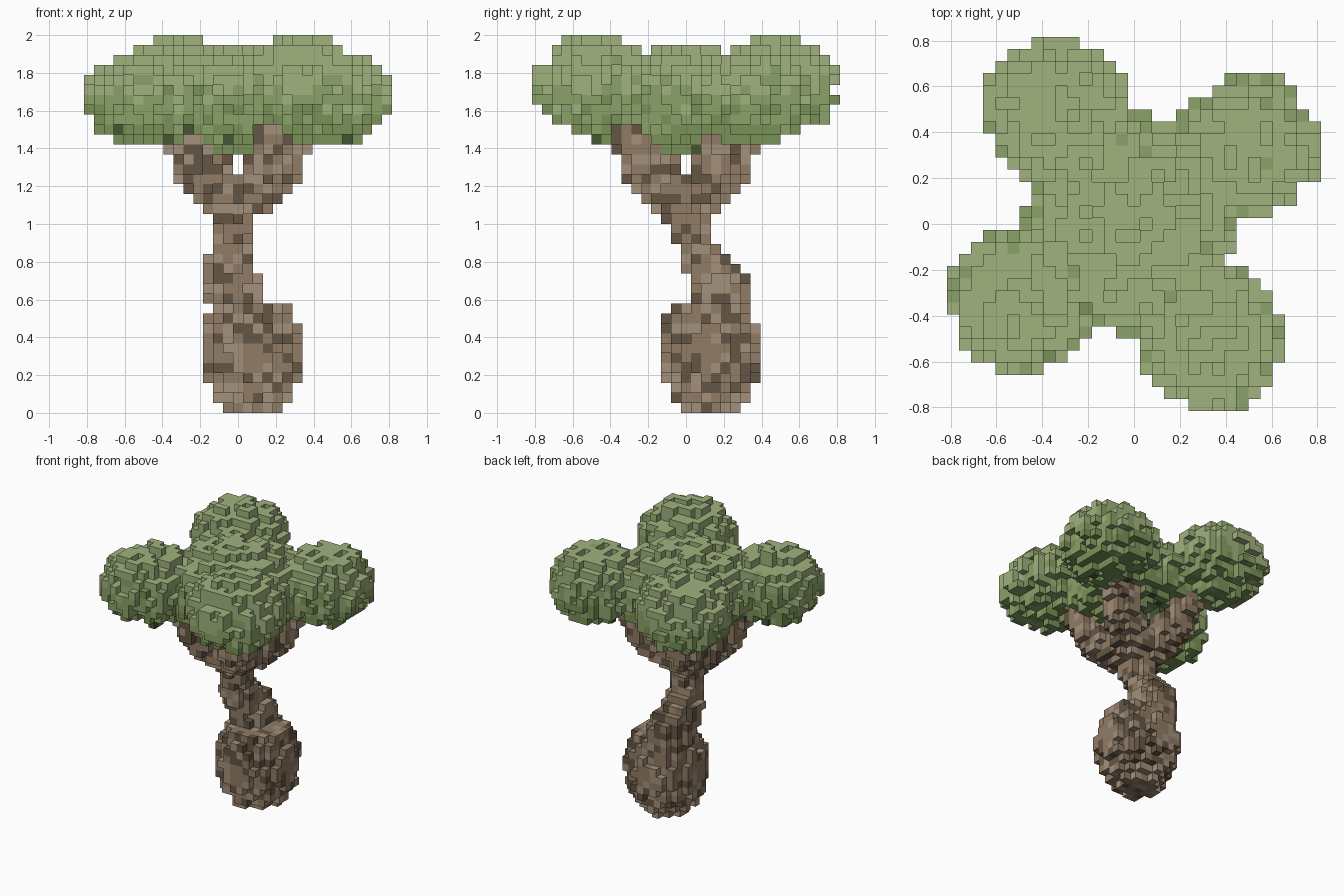
import bpy, random
from math import floor
from mathutils import Vector

if "Cube" in bpy.data.objects:
    bpy.data.objects.remove(bpy.data.objects["Cube"])

random.seed(11)
S = 2 / 38                      # voxel edge length
N = 15                          # half grid width


def centre(c):
    return Vector((c[0] * S, c[1] * S, (c[2] + 0.5) * S))


def ellipsoid(mid, radii, rough=0.0, top=9.0):
    """Voxels whose centres fall in an ellipsoid with an optional rough skin."""
    out = set()
    for x in range(-N, N + 1):
        for y in range(-N, N + 1):
            for z in range(38):
                p = centre((x, y, z))
                d = sum(((p[i] - mid[i]) / radii[i]) ** 2 for i in range(3)) ** 0.5
                if p.z < top and d < 1.0 + random.uniform(-rough, rough):
                    out.add((x, y, z))
    return out


def tube(path):
    """Voxels around a tapering polyline of (x, y, z, radius) points."""
    out = set()
    for a, b in zip(path, path[1:]):
        pa, pb = Vector(a[:3]), Vector(b[:3])
        axis = pb - pa
        for x in range(-N, N + 1):
            for y in range(-N, N + 1):
                for z in range(floor((pa.z - 0.2) / S), floor((pb.z + 0.2) / S)):
                    p = centre((x, y, z))
                    t = max(0, min(1, (p - pa).dot(axis) / axis.length_squared))
                    if (p - pa - axis * t).length < a[3] + (b[3] - a[3]) * t:
                        out.add((x, y, z))
    return out


SIDES = {
    (1, 0, 0): [(1, 0, 0), (1, 1, 0), (1, 1, 1), (1, 0, 1)],
    (-1, 0, 0): [(0, 0, 0), (0, 0, 1), (0, 1, 1), (0, 1, 0)],
    (0, 1, 0): [(0, 1, 0), (0, 1, 1), (1, 1, 1), (1, 1, 0)],
    (0, -1, 0): [(0, 0, 0), (1, 0, 0), (1, 0, 1), (0, 0, 1)],
    (0, 0, 1): [(0, 0, 1), (1, 0, 1), (1, 1, 1), (0, 1, 1)],
    (0, 0, -1): [(0, 0, 0), (0, 1, 0), (1, 1, 0), (1, 0, 0)],
}


def voxel_object(name, cells, solid, colours, shade):
    """Mesh of the exposed voxel faces; shade(cell) picks the colour index."""
    verts, faces, mats = {}, [], []
    for c in sorted(cells):
        m = shade(c)
        for n, quad in SIDES.items():
            if tuple(c[i] + n[i] for i in range(3)) in solid:
                continue
            keys = [tuple(c[i] + q[i] for i in range(3)) for q in quad]
            faces.append([verts.setdefault(k, len(verts)) for k in keys])
            mats.append(m)
    mesh = bpy.data.meshes.new(name)
    mesh.from_pydata([((x - 0.5) * S, (y - 0.5) * S, z * S) for x, y, z in verts], [], faces)
    for i, col in enumerate(colours):
        mat = bpy.data.materials.new(f"{name}_shade_{i + 1}")
        mat.diffuse_color = (*col, 1)
        mat.use_nodes = True
        mat.node_tree.nodes["Principled BSDF"].inputs["Base Color"].default_value = mat.diffuse_color
        mesh.materials.append(mat)
    mesh.polygons.foreach_set("material_index", mats)
    bpy.context.collection.objects.link(bpy.data.objects.new(name, mesh))


# Bulbous foot and twisting trunk
bark = ellipsoid((0.075, 0.125, 0.325), (0.268, 0.268, 0.35), 0.04, top=0.58)
bark |= tube([(0.02, 0.19, 0.5, 0.16), (-0.02, 0.19, 0.67, 0.15), (-0.05, 0.11, 0.79, 0.125),
              (-0.035, 0.045, 0.9, 0.095), (-0.02, 0.01, 1.0, 0.1), (-0.01, 0, 1.16, 0.12)])

# Four branches and leaf clumps, turned a quarter each time
leaves = ellipsoid((0, 0, 1.645), (0.48, 0.48, 0.3), 0.03)
for i, (zc, rz) in enumerate([(1.665, 0.26), (1.74, 0.265), (1.665, 0.26), (1.74, 0.265)]):
    def turn(x, y):
        for _ in range(i):
            x, y = y, -x
        return x, y
    # i = 0 front left, 1 back left, 2 back right, 3 front right
    bark |= tube([(-0.01, 0, 1.06, 0.1), (*turn(-0.2, -0.14), 1.27, 0.122),
                  (*turn(-0.28, -0.2), 1.47, 0.115)])
    leaves |= ellipsoid((*turn(-0.495, -0.335), zc), (0.325, 0.325, rz), 0.03)
leaves -= bark
solid = bark | leaves


def touching(c):
    return sum(tuple(c[i] + n[i] for i in range(3)) in solid for n in SIDES)


# Nibble the leaf skin at random, then drop loose voxels
skin = [c for c in sorted(leaves) if touching(c) < 6]
leaves -= {c for c in skin if random.random() < 0.36}
solid = bark | leaves
leaves = {c for c in leaves if touching(c) > 1}
solid = bark | leaves


def leaf_shade(c):
    h = (c[2] + 0.5) * S + random.gauss(0, 0.07)
    return 0 if h > 1.7 else 1 if h > 1.56 else 2 if h > 1.36 else 3


voxel_object("trunk_and_branches", bark, solid,
             [(0.28, 0.2, 0.13), (0.37, 0.28, 0.2), (0.13, 0.094, 0.06)],
             lambda c: random.choice((0, 0, 1, 2)))
voxel_object("leaf_canopy", leaves, solid,
             [(0.35, 0.45, 0.205), (0.26, 0.36, 0.14), (0.19, 0.285, 0.095), (0.06, 0.09, 0.03)],
             leaf_shade)
